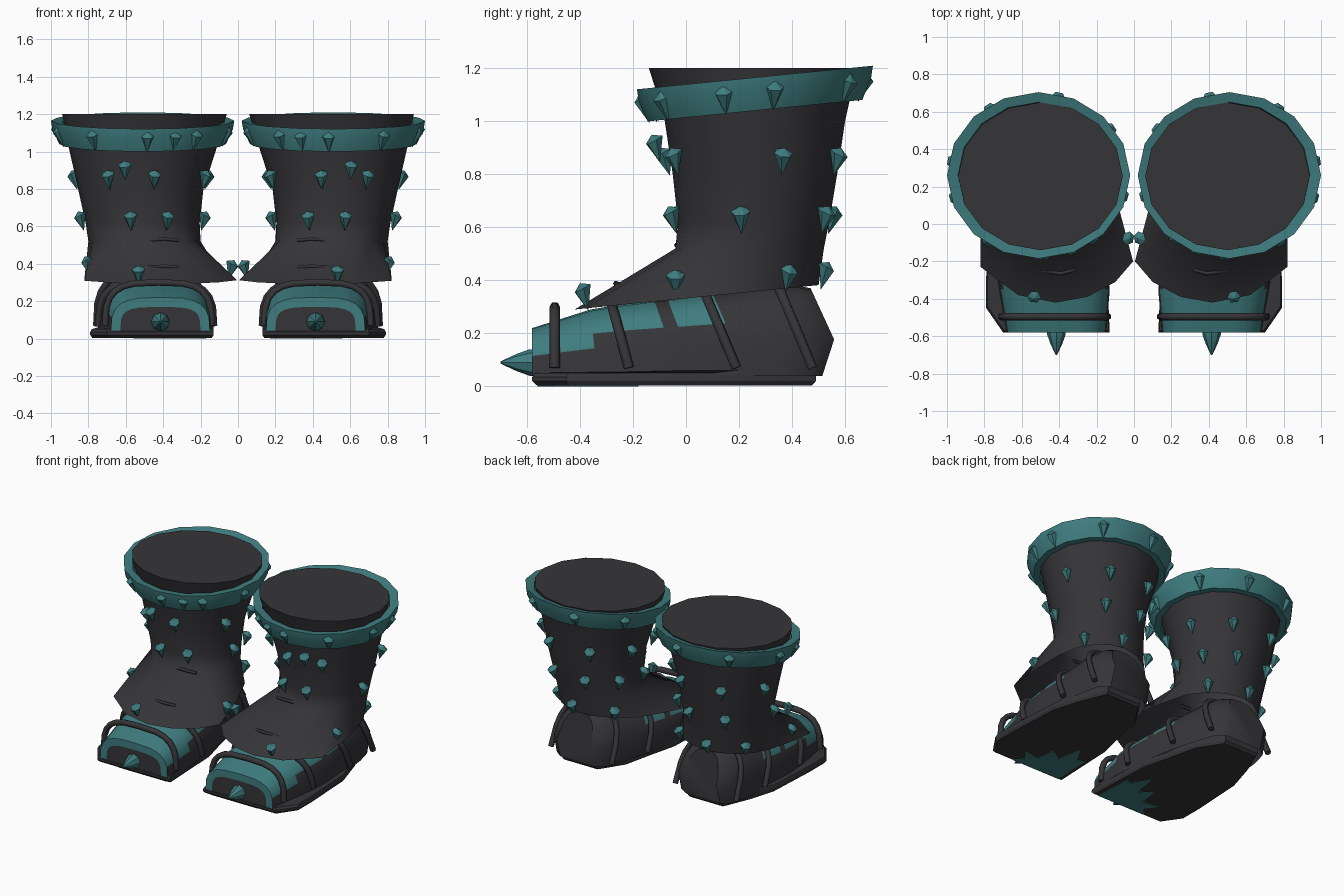
import bpy, bmesh
from math import sin, cos, pi, radians, copysign
from mathutils import Vector

cube = bpy.data.objects.get("Cube")
if cube:
    bpy.data.objects.remove(cube)


def material(name, color):
    m = bpy.data.materials.new(name)
    m.use_nodes = True
    m.diffuse_color = color
    m.node_tree.nodes["Principled BSDF"].inputs["Base Color"].default_value = color
    return m


DARK = material("charcoal leather", (0.036, 0.035, 0.04, 1))
TEAL = material("teal", (0.05, 0.205, 0.215, 1))


def finish(name, bm, mats, angle=40):
    """Turn a bmesh for the left boot into an object mirrored to the right boot."""
    bmesh.ops.recalc_face_normals(bm, faces=bm.faces)
    me = bpy.data.meshes.new(name)
    bm.to_mesh(me)
    bm.free()
    ob = bpy.data.objects.new(name, me)
    bpy.context.collection.objects.link(ob)
    for m in mats:
        me.materials.append(m)
    bpy.ops.object.select_all(action='DESELECT')
    ob.select_set(True)
    bpy.context.view_layer.objects.active = ob
    bpy.ops.object.shade_smooth_by_angle(angle=radians(angle))
    ob.modifiers.new("Mirror", 'MIRROR').use_mirror_merge = False


def loft(bm, rings, closed=True):
    loops = [[bm.verts.new(p) for p in r] for r in rings]
    n = len(loops[0])
    for a, b in zip(loops, loops[1:]):
        for i in range(n if closed else n - 1):
            j = (i + 1) % n
            bm.faces.new((a[i], a[j], b[j], b[i]))
    return loops


# Shaft: hem outline flaring over the foot, then elliptical rings
HEM = [(.80, .2), (.76, .33), (.69, .42), (.6, .48), (.5, .5), (.38, .48), (.27, .42), (.17, .32),
       (.09, .12), (0.005, -.2), (.1, -.31), (.25, -.39), (.42, -.42), (.62, -.38), (.82, -.23), (.82, 0)]
RINGS = [(.52, .5, .24, .3, .28), (.62, .51, .255, .305, .285), (.8, .52, .26, .335, .31),
         (1.0, .51, .26, .39, .34), (1.1, .505, .257, .415, .365), (1.2, .5, .255, .44, .395)]
SEG = 16


def ellipse(z, cx, cy, rx, ry):
    return [Vector((cx + rx * cos(2 * pi * i / SEG), cy + ry * sin(2 * pi * i / SEG), z)) for i in range(SEG)]


bm = bmesh.new()
hem = [Vector((x, y, 0.29 + 0.1 * (y + 0.42))) for x, y in HEM]
loops = loft(bm, [hem] + [ellipse(*r) for r in RINGS])
bm.faces.new(loops[-1])
finish("boot_shaft", bm, [DARK], 65)

# Tilted cuff trim
bm = bmesh.new()
trim = []
for s, dz in [(.88, .055), (1, .065), (.985, .02), (.91, -.06), (.82, -.06)]:
    ring = ellipse(1.1 + dz, .51, .26, .49 * s, .445 * s)
    for p in ring:
        p.z += 0.1 * (p.y - .26)
    trim.append(ring)
loft(bm, trim + trim[:1])
bmesh.ops.remove_doubles(bm, verts=bm.verts, dist=1e-5)
finish("cuff_trim", bm, [TEAL], 30)


# Studs: drop-shaped six-sided gems, point downwards and blunt end tilted outwards
def stud(bm, p, out, s=1.0):
    p, out = Vector(p), Vector(out).normalized()
    up = Vector((0, 0, 1))
    side = up.cross(out)
    axis = (up + out * .55).normalized()
    depth = side.cross(axis)
    mid = p + (out * .03 + up * .02) * s
    ring = [bm.verts.new(mid + (side * cos(a) + depth * sin(a)) * .037 * s)
            for a in (i * pi / 3 for i in range(6))]
    tip = bm.verts.new(p + (out * .008 - up * .065) * s)
    cap = bm.verts.new(mid + axis * .022 * s)
    for i in range(6):
        bm.faces.new((tip, ring[i], ring[i - 1]))
        bm.faces.new((cap, ring[i - 1], ring[i]))


def on_shaft(deg, z):
    for a, b in zip(RINGS, RINGS[1:]):
        if a[0] <= z <= b[0]:
            t = (z - a[0]) / (b[0] - a[0])
            _, cx, cy, rx, ry = [u + (v - u) * t for u, v in zip(a, b)]
    d = Vector((cos(radians(deg)), sin(radians(deg)), 0))
    return Vector((cx + rx * d.x, cy + ry * d.y, z)), d


bm = bmesh.new()
for z, angles in [(.86, (18, 65, 115, 160, 205, 259, 298)), (.64, (-9, 60, 108, 148, 188, 246, 281))]:
    for deg in angles:
        stud(bm, *on_shaft(deg, z))
for p, out in [((.53, -.36, .35), (.1, -1, 0)), ((.78, -.04, .4), (1, 0, 0)), ((.06, -.07, .38), (-1, -.2, 0)),
               ((.72, .37, .42), (1, .8, 0)), ((.53, .5, .43), (0, 1, 0)), ((.27, .42, .42), (-.8, 1, 0)),
               ((.6, -.09, .91), (.2, -1, 0))]:
    stud(bm, p, out)
finish("shaft_studs", bm, [TEAL], 30)

bm = bmesh.new()
for deg in (145, 103, 56, 10, -16, -55, -93, -112, -128, -165):
    c, s = cos(radians(deg)), sin(radians(deg))
    stud(bm, (.51 + .43 * c, .26 + .39 * s, 1.105 + .04 * s), (c, s, 0), 1.1)
finish("cuff_studs", bm, [TEAL], 30)


# Foot: arched sections from toe to heel (y, inner x, outer x, top z, lean)
FOOT = [(-.58, .15, .68, .22, 0), (-.36, .13, .72, .29, .1), (-.24, .14, .74, .31, .27),
        (-.12, .155, .75, .325, .35), (-.07, .16, .75, .33, .38), (.1, .19, .74, .35, .44),
        (.3, .25, .72, .385, .44), (.42, .29, .69, .38, .45), (.47, .36, .63, .37, .46)]


def arch(y, x0, x1, top, lean, base=.04, bend=.13, n=12):
    """Arched section leaning back downwards; below the bend it tucks in again."""
    pts = []
    for i in range(n + 1):
        c, s = cos(pi * i / n), max(sin(pi * i / n), 0)
        x = (x0 + x1) / 2 - (x1 - x0) / 2 * copysign(abs(c) ** .6, c)
        z = base + (top - base) * s ** .65
        pts.append(Vector((x, y + lean * (top - max(z, bend)) - 1.6 * lean * max(0, bend - z), z)))
    return pts


bm = bmesh.new()
loops = loft(bm, [arch(*f) for f in FOOT], closed=False)
for i, f in enumerate(bm.faces):
    band = i // 12
    limit = .12 if band == 0 else .2
    f.material_index = int(band in (0, 1, 2, 4) and f.calc_center_median().z > limit)
toe = bm.faces.new(loops[0])
bm.faces.new(loops[-1])
bm.normal_update()
inset = bmesh.ops.inset_region(bm, faces=[toe], thickness=.05, use_even_offset=True)
for f in inset["faces"]:
    f.material_index = int(f.calc_center_median().z > .07)
finish("foot", bm, [DARK, TEAL])


# Rounded tubes for straps and creases
def tube(name, pts, radius):
    cu = bpy.data.curves.new(name, 'CURVE')
    cu.dimensions = '3D'
    cu.bevel_depth = radius
    cu.bevel_resolution = 1
    cu.use_fill_caps = True
    sp = cu.splines.new('POLY')
    sp.points.add(len(pts) - 1)
    for q, p in zip(sp.points, pts):
        q.co = (*p, 1)
    cu.materials.append(DARK)
    ob = bpy.data.objects.new(name, cu)
    bpy.context.collection.objects.link(ob)
    ob.modifiers.new("Mirror", 'MIRROR').use_mirror_merge = False


STRAPS = [(-.495, .14, .71, .3, 0), (-.28, .13, .745, .31, .27), (.07, .17, .755, .355, .42), (.345, .25, .73, .385, .42)]
for i, s in enumerate(STRAPS):
    tube("strap_%d" % (i + 1), arch(*s, base=.07, bend=0), .02)
for i, (y, z) in enumerate([(-.255, .38), (-.025, .525)]):
    tube("ankle_crease_%d" % (i + 1), [(.32, y + .01, z), (.39, y - .01, z + .008), (.49, y + .005, z)], .01)

# Sole slab with a thin rand rising towards the heel
OUTLINE = [(.13, -.58), (.7, -.58), (.79, -.45), (.79, -.28), (.77, .1), (.71, .3), (.63, .49),
           (.36, .49), (.25, .32), (.2, .1), (.15, -.1)]


def sole_ring(z, s):
    return [Vector((.45 + (x - .45) * s, y * s, z + (max(0, y - .1) * .11 if z > .03 else 0))) for x, y in OUTLINE]


bm = bmesh.new()
loops = loft(bm, [sole_ring(.004, .97), sole_ring(.02, 1), sole_ring(.035, 1), sole_ring(.05, .98)])
bm.faces.new(loops[0])
bm.faces.new(loops[-1])
finish("sole", bm, [DARK], 25)

# Jagged teal patch under the toe
bm = bmesh.new()
patch = [(.17, -.56), (.55, -.56), (.5, -.5), (.56, -.42), (.44, -.44), (.42, -.3), (.33, -.36),
         (.3, -.18), (.23, -.3), (.18, -.28)]
loops = loft(bm, [[(x, y, z) for x, y in patch] for z in (0, .005)])
bm.faces.new(loops[0])
finish("sole_patch", bm, [TEAL])

# Toe spike
bm = bmesh.new()
spike = [[Vector((.415 + r * cos(i * pi / 4), y, .09 + r * sin(i * pi / 4))) for i in range(8)]
         for y, r in [(-.54, .05), (-.59, .05), (-.64, .032), (-.7, .004)]]
loops = loft(bm, spike)
bm.faces.new(loops[0])
bm.faces.new(loops[-1])
finish("toe_spike", bm, [TEAL])
